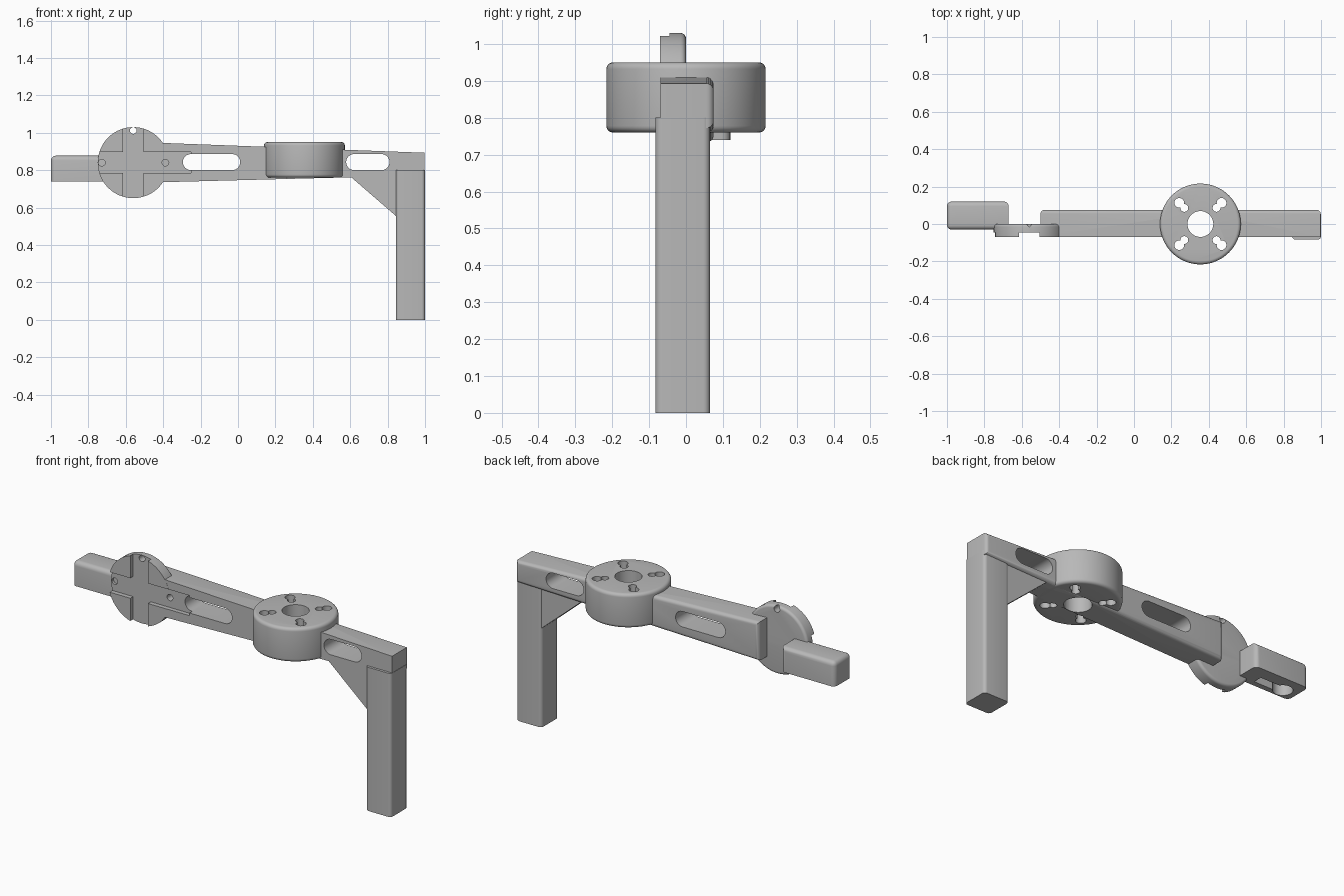
import bpy, bmesh, math
from mathutils import Matrix, Vector

cube = bpy.data.objects.get("Cube")
if cube:
    bpy.data.objects.remove(cube, do_unlink=True)

grey = bpy.data.materials.new("plain grey")
grey.use_nodes = True
COLOUR = (0.48, 0.48, 0.48, 1)
grey.diffuse_color = COLOUR
grey.node_tree.nodes["Principled BSDF"].inputs["Base Color"].default_value = COLOUR


def finish(name, bm, rule=None, radius=0.02):
    """Bevel the edges chosen by a rule, then make the object."""
    bmesh.ops.recalc_face_normals(bm, faces=bm.faces)
    if rule:
        edges = [e for e in bm.edges if rule(e.verts[0].co, e.verts[1].co)]
        bmesh.ops.bevel(bm, geom=edges, offset=radius, segments=5,
                        profile=0.5, affect='EDGES', clamp_overlap=True)
    mesh = bpy.data.meshes.new(name)
    bm.to_mesh(mesh)
    bm.free()
    mesh.materials.append(grey)
    ob = bpy.data.objects.new(name, mesh)
    bpy.context.collection.objects.link(ob)
    return ob


def prism(name, outline, y0, y1, rule=None, radius=0.02):
    """Extrude an x-z outline along y."""
    bm = bmesh.new()
    face = bm.faces.new([bm.verts.new((x, y0, z)) for x, z in outline])
    ext = bmesh.ops.extrude_face_region(bm, geom=[face])["geom"]
    verts = [v for v in ext if isinstance(v, bmesh.types.BMVert)]
    bmesh.ops.translate(bm, verts=verts, vec=(0, y1 - y0, 0))
    return finish(name, bm, rule, radius)


def box(name, x0, x1, y0, y1, z0, z1, rule=None, radius=0.02):
    return prism(name, [(x0, z0), (x1, z0), (x1, z1), (x0, z1)], y0, y1, rule, radius)


def cylinder(name, centre, r, depth, axis='Z', rule=None, radius=0.02, sides=64):
    bm = bmesh.new()
    mat = Matrix.Translation(centre)
    if axis == 'Y':
        mat = mat @ Matrix.Rotation(math.pi / 2, 4, 'X')
    bmesh.ops.create_cone(bm, cap_ends=True, segments=sides, radius1=r,
                          radius2=r, depth=depth, matrix=mat)
    return finish(name, bm, rule, radius)


def cut(targets, cutter):
    """Subtract the cutter from each target, then remove it."""
    cutter.hide_render = True
    for ob in targets:
        mod = ob.modifiers.new("cut", 'BOOLEAN')
        mod.operation = 'DIFFERENCE'
        mod.solver = 'EXACT'
        mod.object = cutter
        bpy.context.view_layer.objects.active = ob
        bpy.ops.object.modifier_apply(modifier=mod.name)
    bpy.data.objects.remove(cutter, do_unlink=True)


def stadium(x0, x1, z0, z1, steps=12):
    """Outline of a slot with round ends."""
    r, zc = (z1 - z0) / 2, (z0 + z1) / 2
    pts = []
    for cx, start in ((x1 - r, -math.pi / 2), (x0 + r, math.pi / 2)):
        for i in range(steps + 1):
            a = start + math.pi * i / steps
            pts.append((cx + r * math.cos(a), zc + r * math.sin(a)))
    return pts


def at(axis, value):
    """Rule: both ends of the edge lie on a plane."""
    return lambda a, b: abs(a[axis] - value) < 1e-4 and abs(b[axis] - value) < 1e-4


# Tapered arm, rounded along its back
arm = prism("arm", [(-0.5, 0.733), (0.998, 0.772), (0.998, 0.893), (-0.5, 0.949)],
            -0.069, 0.075, at(1, 0.075))

# Mounting disc at the end of the arm
HUB_X, HUB_Z = -0.56, 0.84
disc = cylinder("mounting_disc", (HUB_X, -0.035, HUB_Z), 0.19, 0.07, 'Y', at(1, 0), 0.015)

# Side block beside the disc
block = box("side_block", -1, -0.67, -0.03, 0.12, 0.74, 0.877,
            lambda a, b: at(2, 0.877)(a, b) and not at(0, -0.67)(a, b)
            or (at(0, -1)(a, b) and abs(a.z - b.z) > 0.1)
            or (at(1, 0.12)(a, b) and abs(a.z - b.z) > 0.1), 0.025)

# Round motor housing
MOTOR_X = 0.355
motor = cylinder("motor_housing", (MOTOR_X, 0, 0.855), 0.216, 0.19, 'Z',
                 lambda a, b: abs(a.z - b.z) < 1e-4, 0.018, 96)

# Leg with rounded upright corners, and the gusset that braces it
leg = box("leg", 0.845, 1.0, -0.083, 0.065, 0, 0.8,
          lambda a, b: abs(a.z - b.z) > 0.1, 0.018)
gusset = prism("leg_gusset", [(0.59, 0.775), (0.85, 0.55), (0.85, 0.775)], -0.068, 0.06)

# Slots through the arm
for x0, x1 in ((-0.295, 0.012), (0.578, 0.81)):
    cut([arm], prism("slot_cutter", stadium(x0, x1, 0.8, 0.886), -0.2, 0.2))

# Cross-shaped recess in the front of the disc and arm
cut([disc, arm], box("recess_cutter", -0.8, -0.25, -0.2, -0.045, 0.785, 0.897))
cut([disc, arm], box("recess_cutter", -0.615, -0.505, -0.2, -0.045, 0.6, 1.1))

# Screw holes of the disc
for dx, dz in ((0, 0.172), (-0.168, 0), (0.172, 0)):
    cut([disc, arm], cylinder("screw_cutter", (HUB_X + dx, -0.05, HUB_Z + dz),
                              0.018, 0.13, 'Y', sides=20))

# Centre bore and four keyholes of the motor housing
cut([motor, arm], cylinder("bore_cutter", (MOTOR_X, 0, 0.85), 0.069, 0.5, sides=48))
for sx in (-1, 1):
    for sy in (-1, 1):
        for d, r in ((0.086, 0.021), (0.113, 0.026)):
            cut([motor, arm], cylinder("keyhole_cutter", (MOTOR_X + sx * d, sy * d, 0.85),
                                       r, 0.5, sides=24))

# Round pocket and wire channel under the side block
cut([block], cylinder("pocket_cutter", (-0.92, 0.025, 0.74), 0.05, 0.14, sides=32))
cut([block], box("channel_cutter", -0.89, -0.76, 0.0, 0.05, 0.7, 0.78))

# Smooth the round surfaces, keeping hard edges
bpy.ops.object.select_all(action='DESELECT')
for ob in (arm, disc, block, motor, leg, gusset):
    ob.select_set(True)
bpy.context.view_layer.objects.active = arm
bpy.ops.object.shade_smooth_by_angle(angle=math.radians(30))
